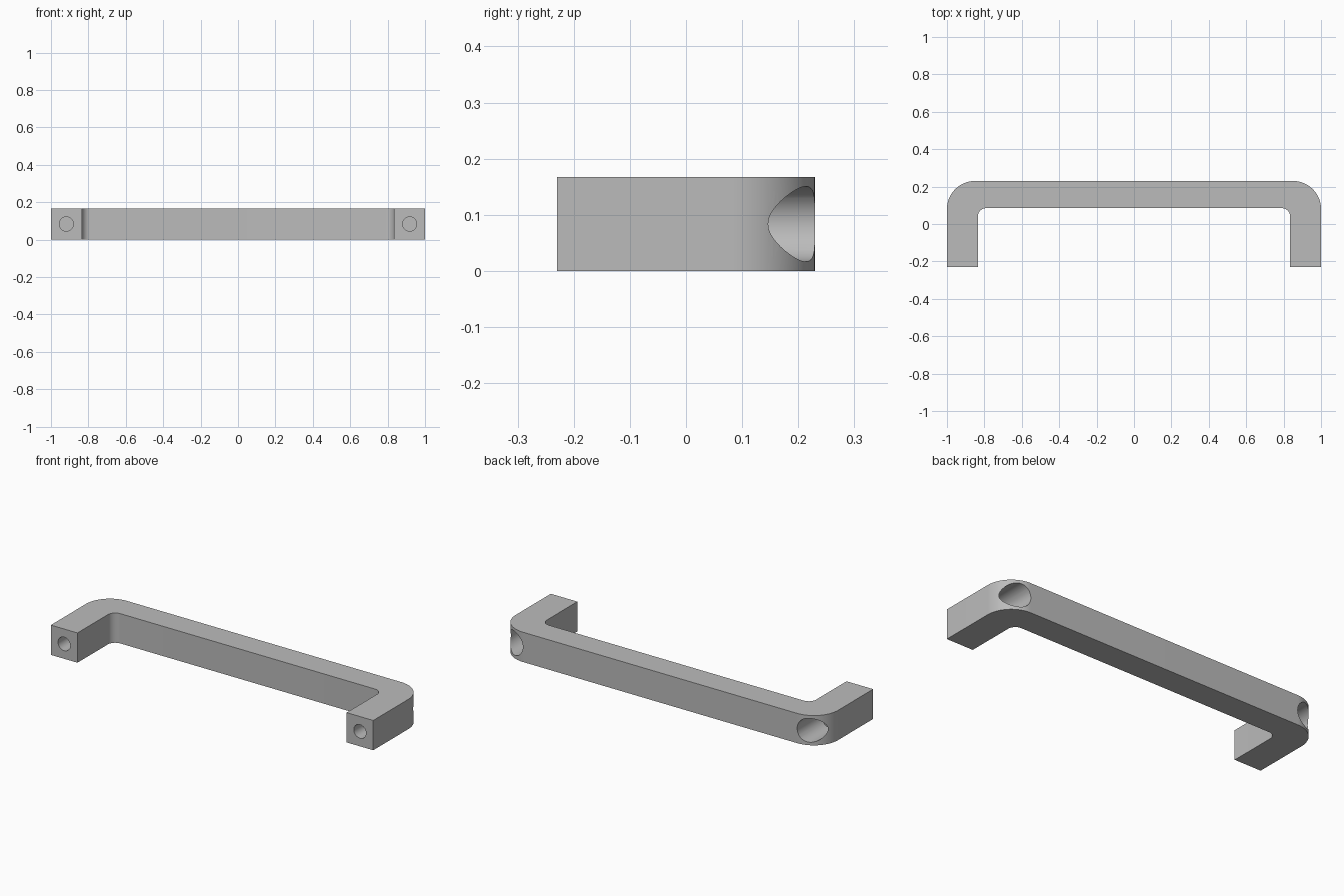
import bpy
import bmesh
from math import sin, cos, pi

cube = bpy.data.objects.get("Cube")
if cube:
    bpy.data.objects.remove(cube, do_unlink=True)

metal = bpy.data.materials.new("grey metal")
metal.use_nodes = True
grey = (0.5, 0.5, 0.5, 1)
metal.diffuse_color = grey
metal.node_tree.nodes["Principled BSDF"].inputs["Base Color"].default_value = grey

HALF_Y = 0.23
HEIGHT = 0.167
LEG = 0.165
INNER_Y = 0.085
HOLE_X = 1 - LEG / 2


def corner(x, y, r, n):
    """Quarter arc from the side of a leg to the bar, for the +x corner."""
    return [(x - r + r * cos(a), y - r + r * sin(a))
            for a in (i / n * pi / 2 for i in range(n + 1))]


def add_object(name, bm):
    bmesh.ops.recalc_face_normals(bm, faces=bm.faces)
    mesh = bpy.data.meshes.new(name)
    bm.to_mesh(mesh)
    bm.free()
    mesh.materials.append(metal)
    obj = bpy.data.objects.new(name, mesh)
    bpy.context.collection.objects.link(obj)
    return obj


# Bow handle: mirrored outline, extruded upwards
outer = [(1, -HALF_Y)] + corner(1, HALF_Y, 0.15, 24)
inner = corner(1 - LEG, INNER_Y, 0.045, 12)[::-1] + [(1 - LEG, -HALF_Y)]
flip = lambda pts: [(-x, y) for x, y in reversed(pts)]
outline = outer + flip(outer) + flip(inner) + inner

bm = bmesh.new()
base = bm.faces.new([bm.verts.new((x, y, 0)) for x, y in outline])
top = bmesh.ops.extrude_face_region(bm, geom=[base])["geom"]
bmesh.ops.translate(bm, vec=(0, 0, HEIGHT),
                    verts=[v for v in top if isinstance(v, bmesh.types.BMVert)])
handle = add_object("bow_handle", bm)


# Round holes: wide recesses in the back corners, narrow ones in the leg ends
def drill(name, x, y0, y1, radius):
    bpy.ops.mesh.primitive_cylinder_add(
        vertices=48, radius=radius, depth=y1 - y0,
        location=(x, (y0 + y1) / 2, HEIGHT / 2), rotation=(pi / 2, 0, 0))
    cutter = bpy.context.object
    cutter.name = name
    cutter.data.materials.append(metal)
    cut = handle.modifiers.new(name, "BOOLEAN")
    cut.operation = "DIFFERENCE"
    cut.solver = "EXACT"
    cut.object = cutter
    return cutter


cutters = []
for side, x in (("right", HOLE_X), ("left", -HOLE_X)):
    cutters.append(drill(side + "_recess_cutter", x, 0.02, 0.4, 0.067))
    cutters.append(drill(side + "_screw_cutter", x, -0.4, -0.04, 0.038))

bpy.ops.object.select_all(action="DESELECT")
handle.select_set(True)
bpy.context.view_layer.objects.active = handle
for name in [m.name for m in handle.modifiers]:
    bpy.ops.object.modifier_apply(modifier=name)
for cutter in cutters:
    bpy.data.objects.remove(cutter, do_unlink=True)

bpy.ops.object.shade_smooth_by_angle(angle=pi / 6)
